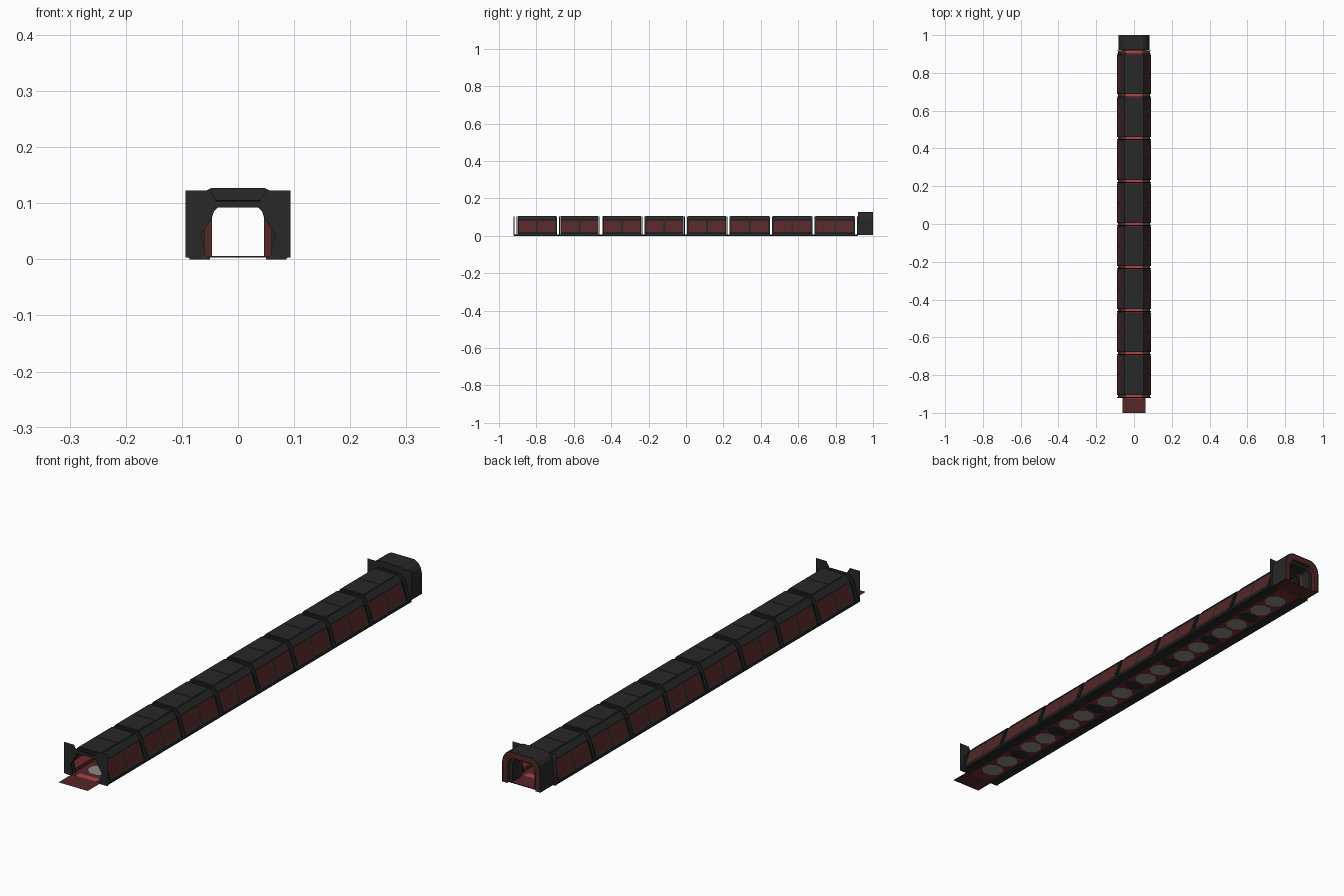
import bpy, bmesh, math

if "Cube" in bpy.data.objects:
    bpy.data.objects.remove(bpy.data.objects["Cube"])

def material(name, rgb):
    m = bpy.data.materials.new(name)
    m.diffuse_color = (*rgb, 1)
    m.use_nodes = True
    m.node_tree.nodes["Principled BSDF"].inputs["Base Color"].default_value = m.diffuse_color
    return m

DARK = material("charcoal", (0.021, 0.021, 0.0215))
RED = material("dark_red", (0.088, 0.020, 0.021))
BRIGHT = material("light_red", (0.42, 0.06, 0.065))
GRAY = material("floor_gray", (0.27, 0.255, 0.245))

def finish(name, bm, mats, recalc=True):
    if recalc:
        bmesh.ops.recalc_face_normals(bm, faces=bm.faces)
    me = bpy.data.meshes.new(name)
    bm.to_mesh(me)
    bm.free()
    ob = bpy.data.objects.new(name, me)
    bpy.context.collection.objects.link(ob)
    for m in mats:
        me.materials.append(m)
    return ob

def arch(name, outer, inner, ys, mats, rule=None, inset=None):
    """Sweep a mirrored arch section (half profiles of equal length) along y."""
    n = len(outer)
    mirror = lambda half: half + [(-x, z) for x, z in reversed(half)]
    loop = mirror(outer) + mirror(inner)[::-1]
    k = len(loop)
    bm = bmesh.new()
    rows = [[bm.verts.new((x, y, z)) for x, z in loop] for y in ys]
    panels = []
    for j in range(len(ys) - 1):
        for i in range(k):
            i2 = (i + 1) % k
            f = bm.faces.new((rows[j][i], rows[j][i2], rows[j + 1][i2], rows[j + 1][i]))
            if rule:
                f.material_index = rule(i, j)
            if inset and inset(i, j):
                panels.append(f)
    for row in (rows[0], rows[-1]):
        for i in range(2 * n - 1):
            bm.faces.new((row[i], row[i + 1], row[k - 2 - i], row[k - 1 - i]))
    bmesh.ops.recalc_face_normals(bm, faces=bm.faces)
    if panels:
        # recessed panels inside a dark border
        bmesh.ops.inset_individual(bm, faces=panels, thickness=0.003, depth=-0.001)
        for f in panels:
            f.material_index = 1
    return finish(name, bm, mats, False)

def flat(name, polys, mat):
    bm = bmesh.new()
    for p in polys:
        bm.faces.new([bm.verts.new(v) for v in p])
    return finish(name, bm, [mat], False)

def box(name, x0, x1, y0, y1, z0, z1, mat):
    bm = bmesh.new()
    bmesh.ops.create_cube(bm, size=1)
    for v in bm.verts:
        v.co = ((x0 + x1) / 2 + v.co.x * (x1 - x0), (y0 + y1) / 2 + v.co.y * (y1 - y0),
                (z0 + z1) / 2 + v.co.z * (z1 - z0))
    return finish(name, bm, [mat])

PITCH, COUNT, FIRST = 0.2275, 8, -0.797
centers = [FIRST + PITCH * i for i in range(COUNT)]
joints = [FIRST - PITCH / 2 + PITCH * i for i in range(COUNT + 1)]

# Corridor sections: dark roof and skirts, two recessed red panels per wall
outer = [(0.090, 0.004), (0.090, 0.014), (0.087, 0.018), (0.066, 0.084), (0.049, 0.105)]
inner = [(0.062, 0.006), (0.064, 0.020), (0.070, 0.045), (0.058, 0.076), (0.042, 0.096)]
steps = [-0.102, -0.099, -0.003, 0.003, 0.099, 0.102]

def section_rule(i, j):
    # inner walls: red low, a light band at mid height, dark ceiling
    if i in (11, 17):
        return 2
    return 1 if i in (12, 16, 10, 18) else 0

for c in centers:
    arch("corridor_section", outer, inner, [c + s for s in steps], [DARK, RED, BRIGHT],
         section_rule, lambda i, j: i in (2, 6) and j in (1, 3))
    # raised roof slabs
    for s in (-1, 1):
        y0, y1 = sorted((c + s * 0.003, c + s * 0.098))
        box("roof_slab", -0.044, 0.044, y0, y1, 0.104, 0.106, DARK)

# Paired ribs at each joint, with an open slot between them
rib_out = [(0.088, 0.002), (0.090, 0.014), (0.085, 0.024), (0.068, 0.082), (0.048, 0.103)]
rib_in = [(0.058, 0.006), (0.060, 0.022), (0.066, 0.045), (0.050, 0.068), (0.040, 0.092)]
for y in joints:
    for s in (-1, 1):
        arch("joint_rib", rib_out, rib_in, sorted((y + s * 0.0055, y + s * 0.0105)), [DARK])

# Continuous floor with dark rails, and light strips across it at the joints
box("floor", -0.065, 0.065, -0.92, 0.92, 0.003, 0.006, RED)
box("portal_floor", -0.074, 0.074, 0.92, 0.99, 0.003, 0.006, RED)
flat("floor_underside", [[(-0.052, -0.92, 0.0026), (-0.052, 0.92, 0.0026),
                          (0.052, 0.92, 0.0026), (0.052, -0.92, 0.0026)]],
     material("floor_red", (0.17, 0.026, 0.028)))
for y in joints:
    flat("light_strip", [[(-0.042, y - 0.012, 0.0064), (0.042, y - 0.012, 0.0064),
                          (0.042, y + 0.012, 0.0064), (-0.042, y + 0.012, 0.0064)]], BRIGHT)
for s in (-1, 1):
    x0, x1 = sorted((s * 0.050, s * 0.086))
    box("floor_rail", x0, x1, -0.92, 0.918, 0.0, 0.005, DARK)

# Octagonal floor plates, seen from above and below
def octagon(name, y, rx, ry, mat, sides):
    for z, d in sides:
        pts = [(rx * math.cos(d * a), y + ry * math.sin(d * a), z)
               for a in (math.pi / 8 + math.pi / 4 * i for i in range(8))]
        flat(name, [pts], mat)

TOP, BOTTOM = (0.0068, 1), (0.0022, -1)
for c in centers:
    for s in (-1, 1):
        octagon("floor_plate", c + s * 0.043, 0.042, 0.040, GRAY, (TOP, BOTTOM))
for y in joints[1:-1]:
    octagon("joint_plate", y, 0.046, 0.030, DARK, (BOTTOM,))

# Thin end screens filling the corners around the tunnel mouth
half = [(0.080, 0.003), (0.0935, 0.003), (0.0935, 0.123), (0.050, 0.123),
        (0.038, 0.103), (0.060, 0.084), (0.074, 0.050)]
for y in (-0.923, 0.919):
    flat("end_screen", [[(s * x, y, z) for x, z in half] for s in (1, -1)], DARK)

# Entry ramp
flat("entry_ramp", [[(-0.062, -1, 0.005), (0.062, -1, 0.005),
                     (0.062, -0.918, 0.005), (-0.062, -0.918, 0.005)]], RED)

# Rear portal: dark arched hood, red back face, dark jamb and red inner doorway
hood_out = [(0.081, 0.003), (0.081, 0.080), (0.076, 0.102), (0.066, 0.117), (0.048, 0.127)]
hood_in = [(0.078, 0.003), (0.078, 0.079), (0.073, 0.100), (0.064, 0.114), (0.047, 0.124)]
mid = [(0.060, 0.003), (0.060, 0.066), (0.057, 0.084), (0.050, 0.095), (0.040, 0.103)]
door = [(0.046, 0.003), (0.046, 0.060), (0.046, 0.076), (0.043, 0.086), (0.035, 0.093)]
arch("portal_hood", hood_out, mid, [0.92, 0.988], [DARK])
arch("portal_rim", hood_out, hood_in, [0.988, 1.0], [DARK])
arch("portal_face", hood_in, mid, [0.988, 0.999], [RED])
arch("door_frame", mid, door, [0.93, 0.945], [RED])
arch("door_jamb", mid, door, [0.945, 0.985], [DARK])
